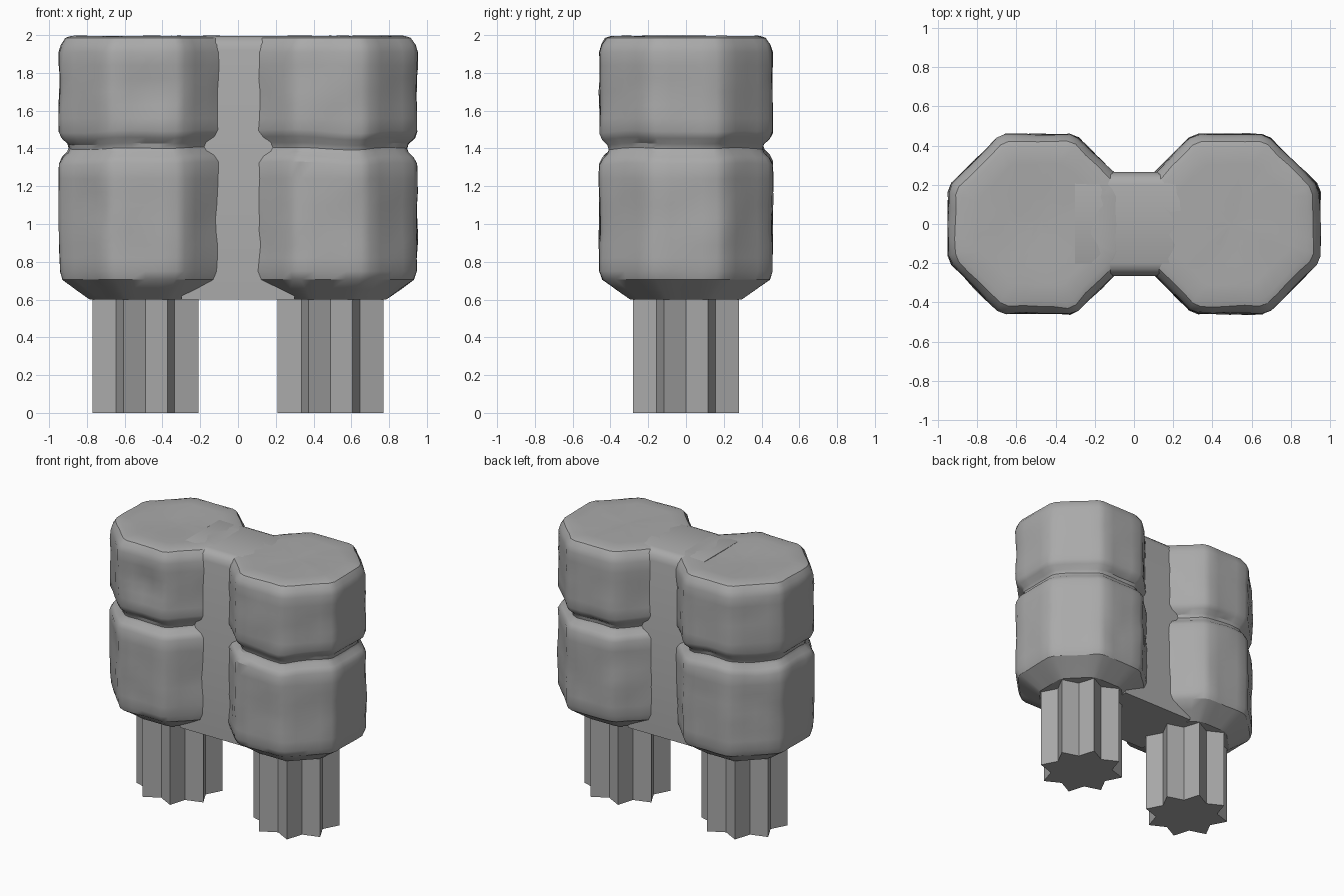
import bpy, bmesh, math
from mathutils import Vector, noise

cube = bpy.data.objects.get("Cube")
if cube:
    bpy.data.objects.remove(cube, do_unlink=True)

stone = bpy.data.materials.new("grey stone")
stone.use_nodes = True
stone.diffuse_color = (0.4, 0.4, 0.4, 1)
stone.node_tree.nodes["Principled BSDF"].inputs["Base Color"].default_value = (0.4, 0.4, 0.4, 1)


def loft(name, rings, smooth):
    """Skin a closed stack of equal-length rings and cap both ends."""
    bm = bmesh.new()
    rows = [[bm.verts.new(p) for p in ring] for ring in rings]
    n = len(rows[0])
    for low, high in zip(rows, rows[1:]):
        for i in range(n):
            j = (i + 1) % n
            bm.faces.new((low[i], low[j], high[j], high[i]))
    bm.faces.new(rows[0][::-1])
    bm.faces.new(rows[-1])
    bmesh.ops.recalc_face_normals(bm, faces=bm.faces[:])
    mesh = bpy.data.meshes.new(name)
    bm.to_mesh(mesh)
    bm.free()
    obj = bpy.data.objects.new(name, mesh)
    bpy.context.collection.objects.link(obj)
    mesh.materials.append(stone)
    if smooth:
        bpy.ops.object.select_all(action='DESELECT')
        obj.select_set(True)
        bpy.context.view_layer.objects.active = obj
        bpy.ops.object.shade_smooth_by_angle(angle=math.radians(32))
    return obj


HALF, CUT, CENTRE = 0.46, 0.19, 0.49

# Octagon outline with softened corners and extra points along each side
corners = []
for k in range(4):
    for y in (-CUT, CUT):
        p = Vector((HALF, y))
        a = k * math.pi / 2
        corners.append(Vector((p.x * math.cos(a) - p.y * math.sin(a),
                               p.x * math.sin(a) + p.y * math.cos(a))))
outline = [a.lerp(b, t) for a, b in zip(corners, corners[1:] + corners[:1])
           for t in (0.07, 0.28, 0.5, 0.72, 0.93)]

# Lobe profile: height and inset
profile = [(0.6, 0.165), (0.655, 0.085), (0.705, 0.015), (0.75, 0)]
profile += [(0.75 + 0.07 * i, 0) for i in range(1, 8)]
profile += [(1.32, 0), (1.355, 0.018), (1.38, 0.045), (1.4, 0.052),
            (1.425, 0.045), (1.455, 0.014), (1.49, 0)]
profile += [(1.49 + 0.07 * i, 0) for i in range(1, 6)]
profile += [(1.91, 0), (1.95, 0.012), (1.985, 0.035), (2, 0.065), (2, 0.15),
            (2, 0.25), (2, 0.35), (2, 0.43)]


def weathered(p, outward, side, z0):
    """Chip the surface gently, wander the groove and press in the dents."""
    rough = noise.noise(p * 4.5) * 0.009 + noise.noise(p * 11) * 0.006 - 0.004
    if z0 > 0.62:
        p = p + outward * rough
    if 1.3 < z0 < 1.5:
        p.z += 0.022 * noise.noise(Vector((p.x, p.y, side)) * 3)
    if z0 == 2:
        p.z = 1.997 - abs(rough) * 0.4
        if side < 0:
            d = (p.xy - Vector((-0.5, 0.05))).length
            p.z -= 0.012 * max(0, 1 - d / 0.3)
    # Shallow hollow on the front of the right lobe
    hollow = (Vector((p.x, p.z)) - Vector((-0.46, 1.7))).length
    if p.y < -0.4 and hollow < 0.17:
        p.y += 0.035 * (1 - hollow / 0.17)
    return p


for name, side in (("right", -1), ("left", 1)):
    rings = []
    for z, inset in profile:
        ring = []
        for q in outline:
            s = 1 - inset / HALF
            p = Vector((side * CENTRE + q.x * s, q.y * s, z))
            ring.append(weathered(p, Vector((q.x, q.y, 0)).normalized(), side, z))
        rings.append(ring)
    loft(name + "_lobe", rings, True)

    # Fluted eight-point leg
    star = []
    for i in range(16):
        a = math.pi / 8 * (i + 1)
        r = 0.219 if i % 2 else 0.303
        star.append((side * CENTRE + r * math.cos(a), r * math.sin(a)))
    loft(name + "_leg", [[(x, y, z) for x, y in star] for z in (0, 0.62)], False)

# Flat web joining the lobes, chamfered along the top
web = []
for z, inset in ((0.6, 0), (1.92, 0), (1.96, 0.012), (1.985, 0.035), (1.995, 0.065)):
    y = 0.265 - inset
    web.append([(-0.3, -y, z), (0.3, -y, z), (0.3, y, z), (-0.3, y, z)])
loft("centre_web", web, True)
